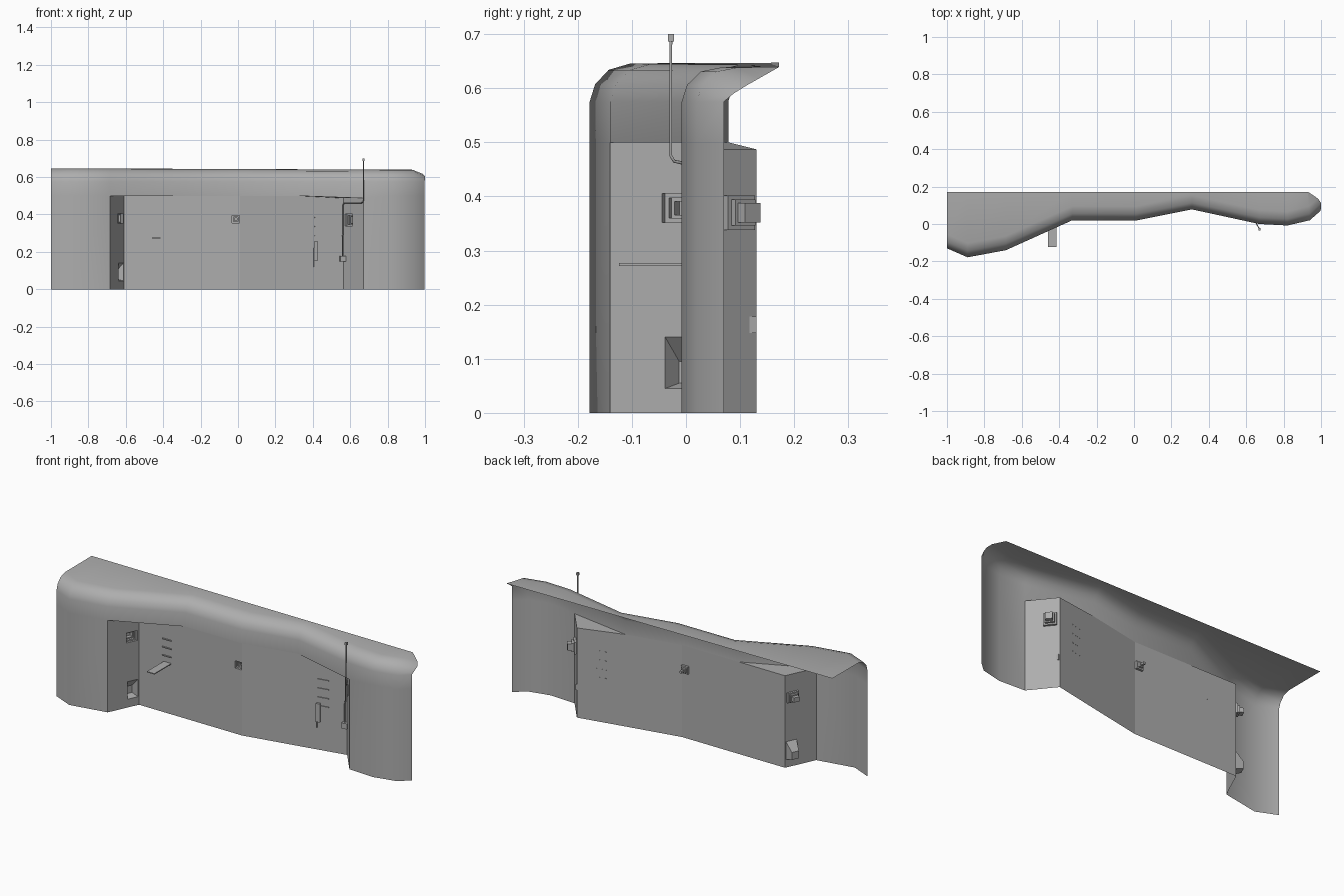
import bpy, bmesh, math
from mathutils import Vector

if "Cube" in bpy.data.objects:
    bpy.data.objects.remove(bpy.data.objects["Cube"])

# Dark grey used by every part
grey = bpy.data.materials.new("dark_grey")
grey.diffuse_color = (.42, .42, .42, 1)
grey.use_nodes = True
grey.node_tree.nodes["Principled BSDF"].inputs["Base Color"].default_value = grey.diffuse_color


def finish(ob, angle=35):
    ob.data.materials.append(grey)
    if ob.type == 'MESH':
        bpy.ops.object.select_all(action='DESELECT')
        ob.select_set(True)
        bpy.context.view_layer.objects.active = ob
        bpy.ops.object.shade_smooth_by_angle(angle=math.radians(angle))
    return ob


def make_mesh(name, verts, faces, angle=35):
    me = bpy.data.meshes.new(name)
    me.from_pydata([tuple(v) for v in verts], [], faces)
    bm = bmesh.new()
    bm.from_mesh(me)
    bmesh.ops.remove_doubles(bm, verts=bm.verts, dist=1e-4)
    bm.to_mesh(me)
    bm.free()
    ob = bpy.data.objects.new(name, me)
    bpy.context.collection.objects.link(ob)
    return finish(ob, angle)


def box(name, centre, size, rot=0.0):
    bpy.ops.mesh.primitive_cube_add(size=1, location=centre, rotation=(0, 0, rot))
    ob = bpy.context.object
    ob.name = name
    ob.scale = size
    return finish(ob)


def tube(name, pts, radius):
    cu = bpy.data.curves.new(name, 'CURVE')
    cu.dimensions = '3D'
    cu.bevel_depth = radius
    cu.bevel_resolution = 1
    cu.use_fill_caps = True
    sp = cu.splines.new('POLY')
    sp.points.add(len(pts) - 1)
    for p, co in zip(sp.points, pts):
        p.co = (*co, 1)
    ob = bpy.data.objects.new(name, cu)
    bpy.context.collection.objects.link(ob)
    finish(ob)


def panel(a, b, za, zb, niches=(), verts=None, faces=None):
    """Flat wall from a to b; each niche is a list of sunken rings (u0, u1, z0, z1, depth)."""
    a, b = Vector((*a, 0)), Vector((*b, 0))
    length = (b - a).length
    d = (b - a) / length
    back = Vector((-d.y, d.x, 0))
    at = lambda u, z, depth=0: a + d * u + back * depth + Vector((0, 0, z))
    us = sorted({0, length, *(v for n in niches for v in n[0][:2])})
    zs = sorted({0, *(v for n in niches for v in n[0][2:4])})

    def quad(*p):
        faces.append(tuple(range(len(verts), len(verts) + 4)))
        verts.extend(p)

    top = lambda u: za + (zb - za) * u / length
    for u0, u1 in zip(us, us[1:]):
        for k, z0 in enumerate(zs):
            last = k + 1 == len(zs)
            zl, zr = (top(u0), top(u1)) if last else (zs[k + 1],) * 2
            um, zm = (u0 + u1) / 2, (z0 + zl) / 2
            if any(n[0][0] < um < n[0][1] and n[0][2] < zm < n[0][3] for n in niches):
                continue
            quad(at(u0, z0), at(u1, z0), at(u1, zr), at(u0, zl))
    for n in niches:
        rings = [[at(u0, z0, e), at(u1, z0, e), at(u1, z1, e), at(u0, z1, e)]
                 for u0, u1, z0, z1, e in n]
        for o, i in zip(rings, rings[1:]):
            for k in range(4):
                m = (k + 1) % 4
                quad(o[k], o[m], i[m], i[k])
        quad(*rings[-1])


def wall(name, *panels):
    verts, faces = [], []
    for p in panels:
        panel(*p, verts=verts, faces=faces)
    make_mesh(name, verts, faces)


def stepped(u0, u1, z0, z1):
    steps = [(0, 0), (0, .012), (.008, .012), (.008, .024), (.014, .024), (.014, .045)]
    return [(u0 + i, u1 - i, z0 + i, z1 - i, e) for i, e in steps]


# Outer shell: plan outline lofted up and rolled over into the roof
plan = [(-1, -.13), (-.89, -.178), (-.685, -.14), (-.33, .02), (.01, .0185),
        (.31, .0781), (.67, .0), (.82, -.008), (.94, .02), (.997, .07)]
roll = [(0, .575), (.01, .607), (.035, .634), (.075, .646)]
end_roll = [(.997, .07, .575), (1, .088, .59), (1, .112, .605), (.985, .135, .618)]
verts, faces = [], []
for i, (x, y) in enumerate(plan):
    drop = .004 * (x + 1)
    foot, edge = Vector((x, y, 0)), Vector((min(x, .93), .172, 0))
    inward = (edge - foot).normalized()
    verts += [(x, y, 0), (x, y, .487 if i == 6 else .5)]
    if i == len(plan) - 1:                   # straighter right end
        verts += end_roll
    else:
        for off, z in roll:
            p = foot + inward * off
            verts.append((p.x, p.y, z - drop * off / .075))
    verts.append((edge.x, edge.y, .647 - drop))
rows = len(roll) + 3
for i in range(len(plan) - 1):
    for j in range(1 if 2 <= i <= 5 else 0, rows - 1):
        a, b = i * rows + j, (i + 1) * rows + j
        faces.append((a, b, b + 1, a + 1))
make_mesh("outer_shell", verts, faces, 50)

# Recessed wall panels with sunken niches
L0, L1, L2, MID, R2, R1, R0 = plan[2], (-.61, .0212), *plan[3:6], (.565, .13), plan[6]
chute = [(.112, .172, .045, .14, 0), (.122, .162, .055, .095, .04)]
wall("left_recess_side", (L0, L1, .5, .5, [stepped(.106, .168, .352, .405), chute]))
wall("main_wall",
     (L1, L2, .5, .5),
     (L2, MID, .5, .5, [stepped(.298, .338, .355, .395)]),
     (MID, R2, .5, .5),
     (R2, R1, .5, .487))
wall("right_recess_side", (R1, R0, .487, .487, [stepped(.013, .077, .338, .402)]))

# Wedge-shaped recess ceilings
make_mesh("left_recess_ceiling", [(*L0, .5), (*L1, .5), (*L2, .5)], [(0, 1, 2)])
make_mesh("right_recess_ceiling", [(*R2, .5), (*R1, .487), (*R0, .487)], [(0, 1, 2)])

# Shelf and vent slots on the left
box("shelf", (-.438, -.052, .274), (.045, .144, .005))
for z in (.31, .355, .40):
    box("left_vent_slot", (-.44, .0175, z), (.055, .006, .005))

# Vent slots and handle box on the right
tilt = math.atan2(R1[1] - R2[1], R1[0] - R2[0])
for z in (.24, .286, .335, .384):
    box("right_vent_slot", (.44, .1025, z), (.06, .005, .004), tilt)
box("handle_box", (.417, .093, .205), (.022, .012, .1), tilt)
box("handle_strip", (.407, .094, .17), (.005, .005, .1), tilt)

# Antenna, its cable along the recess, and the junction box
tube("antenna_pole", [(.67, -.028, .69), (.67, -.028, .475), (.668, -.022, .465),
                      (.66, -.008, .462), (.645, .018, .462)], .003)
tube("antenna_cable", [(.645, .018, .462), (.568, .115, .462), (.562, .12, .45),
                       (.562, .12, .3), (.558, .12, .28), (.558, .12, .17)], .003)
box("antenna_head", (.67, -.028, .693), (.011, .011, .014))
box("junction_box", (.56, .118, .163), (.03, .018, .03), tilt)
